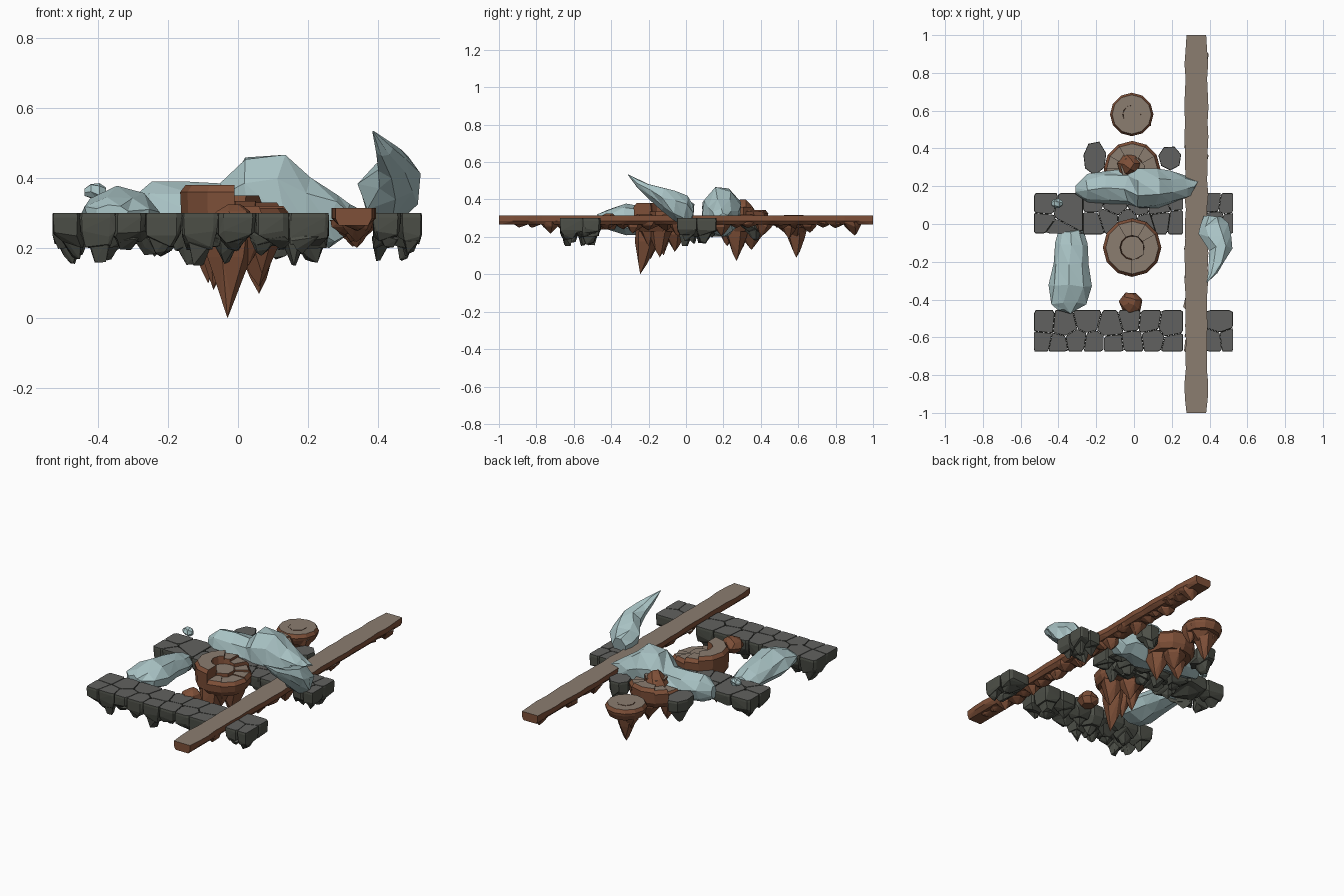
import bpy, bmesh, math, random
from mathutils import Vector

if "Cube" in bpy.data.objects:
    bpy.data.objects.remove(bpy.data.objects["Cube"])

random.seed(7)
R = random.uniform


def mat(name, c):
    m = bpy.data.materials.new(name)
    m.diffuse_color = (*c, 1)
    m.use_nodes = True
    m.node_tree.nodes["Principled BSDF"].inputs["Base Color"].default_value = m.diffuse_color
    return m


BARK, CUT = mat("bark", (.21, .08, .04)), mat("cut_wood", (.26, .205, .16))
ROCK, FLAT = mat("rock", (.075, .08, .065)), mat("rock_top", (.12, .12, .115))
ICE = mat("ice", (.40, .55, .56))


def hulls(name, groups, side, top=None):
    """One object made from several convex chunks; flat tops get their own colour."""
    bm = bmesh.new()
    for pts in groups:
        t = bmesh.new()
        for p in pts:
            t.verts.new(p)
        r = bmesh.ops.convex_hull(t, input=t.verts)
        junk = {v for v in r["geom_interior"] + r["geom_unused"] if isinstance(v, bmesh.types.BMVert)}
        bmesh.ops.delete(t, geom=list(junk), context='VERTS')
        bmesh.ops.dissolve_limit(t, angle_limit=.03, verts=t.verts, edges=t.edges)
        me = bpy.data.meshes.new("tmp")
        t.to_mesh(me)
        bm.from_mesh(me)
        bpy.data.meshes.remove(me)
        t.free()
    finish(name, bm, side, top)


def finish(name, bm, side, top=None):
    bmesh.ops.recalc_face_normals(bm, faces=bm.faces)
    bm.normal_update()
    me = bpy.data.meshes.new(name)
    me.materials.append(side)
    if top:
        me.materials.append(top)
        for f in bm.faces:
            f.material_index = int(f.normal.z > .93)
    bm.to_mesh(me)
    bm.free()
    bpy.context.collection.objects.link(bpy.data.objects.new(name, me))


def ring(cx, cy, r, z, n=10, j=0.0, ry=None):
    return [(cx + r * math.cos(a) * (1 + R(-j, j)), cy + (ry or r) * math.sin(a) * (1 + R(-j, j)), z)
            for a in (2 * math.pi * (i + .3) / n for i in range(n))]


def spike(cx, cy, r, z0, z1, tx=0, ty=0):
    """Root-like chunk tapering down to a tip."""
    k = z0 + (z1 - z0) * R(.3, .45)
    return (ring(cx, cy, r, z0, 6, .1) + ring(cx + tx * .3, cy + ty * .3, r * .8, k, 6, .15)
            + ring(cx + tx * .8, cy + ty * .8, r * .3, z0 + (z1 - z0) * .8, 4, .2) + [(cx + tx, cy + ty, z1)])


# --- stones: cells of a jittered layout cut out of a rectangle
def clip(poly, m, n):
    out = []
    for a, b in zip(poly, poly[1:] + poly[:1]):
        da, db = (a - m).dot(n), (b - m).dot(n)
        if da <= 0:
            out.append(a)
        if da * db < 0:
            out.append(a.lerp(b, da / (da - db)))
    return out


def stone(poly, top=.30, low=None):
    c = sum(poly, Vector((0, 0))) / len(poly)
    low = low or R(.15, .21)
    tip = Vector((R(-.025, .025), R(-.025, .025)))

    def lay(s, z, j, o=0):
        return [(*(c + (p - c) * s * R(1 - j, 1) + tip * o), z + R(-j, j) * .1) for p in poly]
    main = ([(*(c + (p - c) * .96), top) for p in poly] + lay(.99, top - .012, 0)
            + lay(1, top - .06, .1) + lay(.78, (top + low) / 2 - .015, .2, .5))
    nub = lay(.75, top - .07, .1, .6) + lay(.36, low + .025, .3, 1) + [(*(c + tip), low)]
    return [main, nub]


def stone_row(name, x0, x1, y0, y1, seeds):
    groups = []
    seeds = [Vector(s) for s in seeds]
    for s in seeds:
        poly = [Vector(p) for p in ((x0, y0), (x1, y0), (x1, y1), (x0, y1))]
        for o in seeds:
            if o is not s:
                poly = clip(poly, (s + o) / 2, o - s)
        if len(poly) > 2:
            # chamfer the outer corners of each cell
            soft = []
            for i, p in enumerate(poly):
                soft += [p.lerp(poly[i - 1], R(.03, .16)), p.lerp(poly[(i + 1) % len(poly)], R(.03, .16))]
            groups += stone(soft)
    hulls(name, groups, ROCK, FLAT)


def two_lines(xa, ya, xb, yb):
    return [(x, ya + R(-.03, .03)) for x in xa] + [(x, yb + R(-.02, .02)) for x in xb]


stone_row("front_stone_row", -.53, .26, -.675, -.455,
          two_lines((-.48, -.37, -.25, -.12, -.02, .08, .19), -.51, (-.49, -.40, -.31, -.21, -.11, -.01, .1, .21), -.625))
stone_row("front_stone_end", .385, .525, -.675, -.455, [(.46, -.51), (.42, -.63), (.5, -.62)])
stone_row("middle_stone_left", -.53, -.27, -.05, .165, [(-.48, .11), (-.49, .0), (-.35, .08), (-.42, -.05)])
stone_row("middle_stone_row", -.27, .26, -.055, .16,
          two_lines((-.22, -.1, .03, .13, .22), .12, (-.22, -.13, -.04, .06, .14, .23), .01))
stone_row("middle_stone_end", .385, .525, -.05, .165, [(.42, .12), (.49, .11), (.43, .01), (.5, .0)])
for side, x, w in (("left", -.21, .062), ("right", .19, .064)):
    p = [Vector(q[:2]) for q in ring(x, .35, w, 0, 7, .08, .092 if x < 0 else .068)]
    hulls("back_stone_" + side, stone(p, .315, .18), ROCK, FLAT)

# --- long plank with a splintered underside
groups = []
N = 26
half = [.052 if i in (0, N) else R(.055, .064) for i in range(N + 1)]
for i in range(N):
    a, b = -1 + 2 * i / N, -1 + 2 * (i + 1) / N
    ha, hb = half[i], half[i + 1]
    pts = [(.33 + s * h, y, z) for y, h in ((a, ha), (b, hb)) for s in (-1, 1) for z in (.315, .285)]
    pts += [(.33 + s * .042, y, .265) for y in (a, b) for s in (-1, 1)]
    groups.append(pts)
    m = (a + b) / 2
    if abs(m) < .93:
        d = R(.225, .25) if i % 3 else R(.2, .225)
        groups.append(spike(.33 + R(-.015, .015), m, R(.05, .06), .28, d, R(-.015, .015), R(-.02, .02)))
hulls("long_plank", groups, BARK, CUT)


# --- stumps: ring of wedges stepping round, with roots below
def stump(name, cx, cy, r, heights, hub, base, roots):
    n = len(heights)
    g = []
    for i, h in enumerate(heights):
        pts = []
        for a in (2 * math.pi * i / n, 2 * math.pi * (i + 1) / n):
            c, s = math.cos(a), math.sin(a)
            for q, z in ((.42, h), (.9, h), (1, h - .02), (.97, base + .03), (.85, base), (.3, base)):
                pts.append((cx + r * q * c, cy + r * q * s, z))
        g.append(pts)
    g.append(ring(cx, cy, r * .45, hub, 7, .1) + ring(cx, cy, r * .45, base, 7))
    g += [spike(*q) for q in roots]
    hulls(name, g, BARK, CUT)


stump("large_stump", -.01, -.125, .155, [.32, .33, .35, .365, .38, .38, .38, .38, .38, .32, .315, .315], .335, .23, [
    (-.03, -.19, .085, .28, 0, 0, -.055), (-.09, -.12, .06, .28, .10, .005, 0), (.05, -.13, .08, .28, .09, .01, -.01),
    (-.02, -.06, .075, .28, .12, 0, 0), (-.07, -.17, .06, .28, .08, 0, -.02), (.03, -.2, .06, .28, .15, 0, 0)])
stump("back_stump", -.012, .58, .115, [.315] * 12, .317, .25, [
    (-.01, .58, .10, .28, .18, 0, 0), (-.02, .59, .06, .24, .09, 0, 0), (.05, .55, .05, .28, .19, 0, 0),
    (-.06, .6, .05, .28, .18, 0, 0)])
stump("mound_stump", -.01, .29, .15, [.32, .335, .345, .345, .335, .32, .31, .31, .31, .31, .31, .31], .36, .23, [
    (.05, .27, .075, .28, .07, .01, 0), (-.07, .28, .07, .28, .12, -.01, .01), (0, .35, .08, .28, .13, 0, 0),
    (.0, .22, .06, .27, .15, 0, 0)])
hulls("mound_knob", [ring(-.02, .31, .07, .33, 7, .1) + ring(-.015, .305, .04, .375, 5, .1) + [(-.02, .29, .40), (0, .32, .40)]],
      BARK, CUT)
hulls("small_stub", [ring(-.015, -.42, .063, .275, 7, .08) + ring(-.015, -.42, .05, .305, 6, .1)
                     + ring(-.01, -.41, .02, .325, 4) + ring(-.015, -.42, .04, .24, 6, .15)], BARK)


# --- ice: faceted lofts; each section = centre, half width, half height
def ice(name, axis, secs, n=8, j=.1):
    bm = bmesh.new()
    rings = []
    for x, y, z, w, h in secs:
        vs = []
        o = R(0, .5)
        for i in range(n):
            a = 2 * math.pi * (i + o) / n
            u, v = w * math.cos(a) * (1 + R(-j, j)), h * math.sin(a) * (1 + R(-j, j))
            s = R(-.015, .015) if w > .03 else 0
            vs.append(bm.verts.new((x + s, y + u, z + v) if axis == 'x' else (x + u, y + s, z + v)))
        rings.append(vs)
    for p, q in zip(rings, rings[1:]):
        for i in range(n):
            k = (i + 1) % n
            bm.faces.new((p[i], p[k], q[k]))
            bm.faces.new((p[i], q[k], q[i]))
    bm.faces.new(rings[0])
    bm.faces.new(rings[-1])
    finish(name, bm, ICE)


ice("large_ice", 'x', [(-.31, .18, .30, .025, .04), (-.24, .19, .31, .07, .075), (-.14, .195, .305, .09, .08),
                       (-.04, .195, .305, .095, .085), (.03, .19, .335, .11, .125), (.12, .19, .33, .105, .135),
                       (.2, .195, .305, .09, .11), (.27, .195, .28, .07, .075), (.325, .2, .285, .035, .04)])
ice("left_ice", 'y', [(-.36, -.465, .30, .045, .025), (-.345, -.42, .295, .095, .055), (-.335, -.33, .295, .11, .08),
                      (-.33, -.22, .285, .095, .07), (-.33, -.11, .275, .08, .06), (-.335, -.03, .265, .065, .045)])
ice("horn_ice", 'y', [(.415, .03, .32, .05, .055), (.425, 0, .345, .075, .085), (.435, -.06, .37, .09, .085),
                      (.455, -.13, .405, .062, .06), (.44, -.2, .445, .045, .042), (.415, -.26, .485, .025, .025),
                      (.385, -.31, .533, .002, .002)], 7)
ice("ice_pebble", 'x', [(-.438, .11, .36, .01, .01), (-.42, .11, .362, .025, .022), (-.395, .11, .36, .026, .027),
                        (-.376, .11, .36, .01, .014)], 6)
